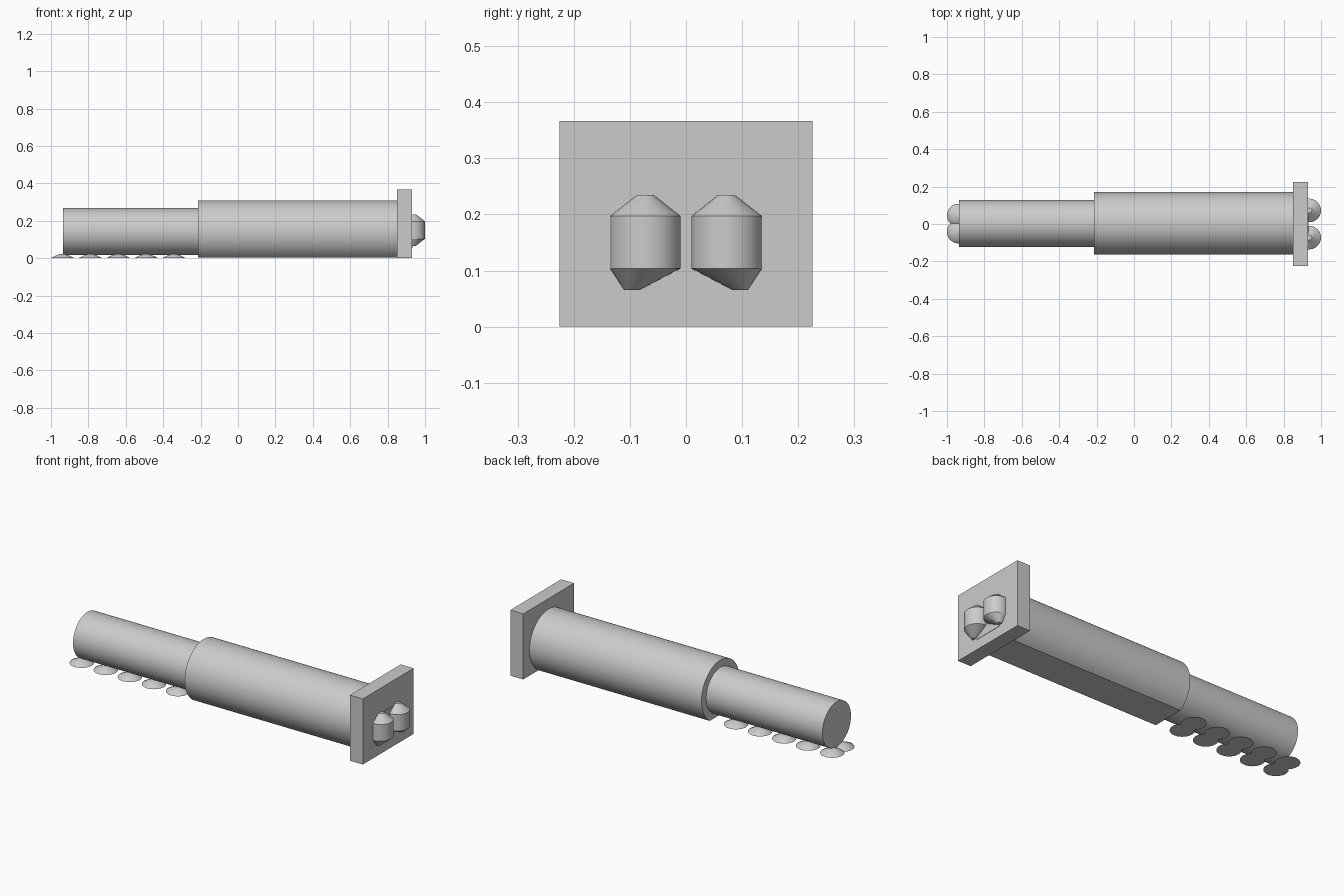
import bpy
import bmesh
import math
from mathutils import Vector

cube = bpy.data.objects.get("Cube")
if cube:
    bpy.data.objects.remove(cube, do_unlink=True)

grey = bpy.data.materials.new("plain grey")
grey.use_nodes = True
grey.diffuse_color = (0.6, 0.6, 0.6, 1)
grey.node_tree.nodes["Principled BSDF"].inputs["Base Color"].default_value = (0.6, 0.6, 0.6, 1)

AXIS_Y, AXIS_Z = 0.003, 0.142


def finish(name, bm, angle=25):
    """Turn a bmesh into a named, coloured object."""
    bmesh.ops.recalc_face_normals(bm, faces=bm.faces)
    mesh = bpy.data.meshes.new(name)
    bm.to_mesh(mesh)
    bm.free()
    mesh.materials.append(grey)
    obj = bpy.data.objects.new(name, mesh)
    bpy.context.collection.objects.link(obj)
    bpy.ops.object.select_all(action="DESELECT")
    obj.select_set(True)
    bpy.context.view_layer.objects.active = obj
    bpy.ops.object.shade_smooth_by_angle(angle=math.radians(angle))
    return obj


def loft(rings, along_x=False, sides=64):
    """Join circles given as (centre, radius), capped at both ends."""
    bm = bmesh.new()
    loops = []
    for centre, radius in rings:
        loop = []
        for i in range(sides):
            a = math.tau * i / sides
            c, s = radius * math.cos(a), radius * math.sin(a)
            offset = Vector((0, c, s)) if along_x else Vector((c, s, 0))
            loop.append(bm.verts.new(Vector(centre) + offset))
        loops.append(loop)
    for low, high in zip(loops, loops[1:]):
        for i in range(sides):
            j = (i + 1) % sides
            bm.faces.new((low[i], low[j], high[j], high[i]))
    bm.faces.new(loops[0])
    bm.faces.new(loops[-1])
    return bm


def tube(x0, x1, radius):
    return loft([((x, AXIS_Y, AXIS_Z), radius) for x in (x0, x1)], along_x=True)


def slab(outline, x0, x1):
    """Extrude a (y, z) outline along x."""
    bm = bmesh.new()
    face = bm.faces.new([bm.verts.new((x0, y, z)) for y, z in outline])
    result = bmesh.ops.extrude_face_region(bm, geom=[face])
    for v in result["geom"]:
        if isinstance(v, bmesh.types.BMVert):
            v.co.x = x1
    return bm


# Narrow inner barrel
finish("inner_barrel", tube(-0.935, -0.2, 0.126))

# Wide sleeve with its underside cut flat
bm = tube(-0.215, 0.855, 0.167)
bmesh.ops.bisect_plane(bm, geom=bm.verts[:] + bm.edges[:] + bm.faces[:],
                       plane_co=(0, 0, 0.004), plane_no=(0, 0, -1), clear_outer=True)
bmesh.ops.holes_fill(bm, edges=[e for e in bm.edges if e.is_boundary])
finish("outer_sleeve", bm)

# End plate and the thin pad on its face
finish("end_plate", slab([(-0.225, 0), (0.225, 0), (0.225, 0.367), (-0.225, 0.367)], 0.85, 0.93))
w, h, c = 0.094, 0.086, 0.01
pad = [(-w + c, -h), (w - c, -h), (w, -h + c), (w, h - c),
       (w - c, h), (-w + c, h), (-w, h - c), (-w, -h + c)]
finish("end_pad", slab([(y, z + AXIS_Z) for y, z in pad], 0.925, 0.932))

# Two pointed posts, their lower tips leaning outward
for side, word in ((1, "back"), (-1, "front")):
    x, y = 0.937, side * 0.0725
    finish(word + "_post", loft([
        ((x, side * 0.097, 0.065), 0.013),
        ((x, y, 0.104), 0.063),
        ((x, y, 0.197), 0.063),
        ((x, y, 0.235), 0.014)], sides=40))

# Paired low domed feet under the inner barrel
for i in range(5):
    for side, word in ((1, "back"), (-1, "front")):
        x, y = -0.938 + i * 0.149, 0.002 + side * 0.044
        finish(f"{word}_foot_{i + 1}", loft([
            ((x, y, 0), 0.062), ((x, y, 0.002), 0.061),
            ((x, y, 0.017), 0.03), ((x, y, 0.023), 0.01)], sides=40), 40)
